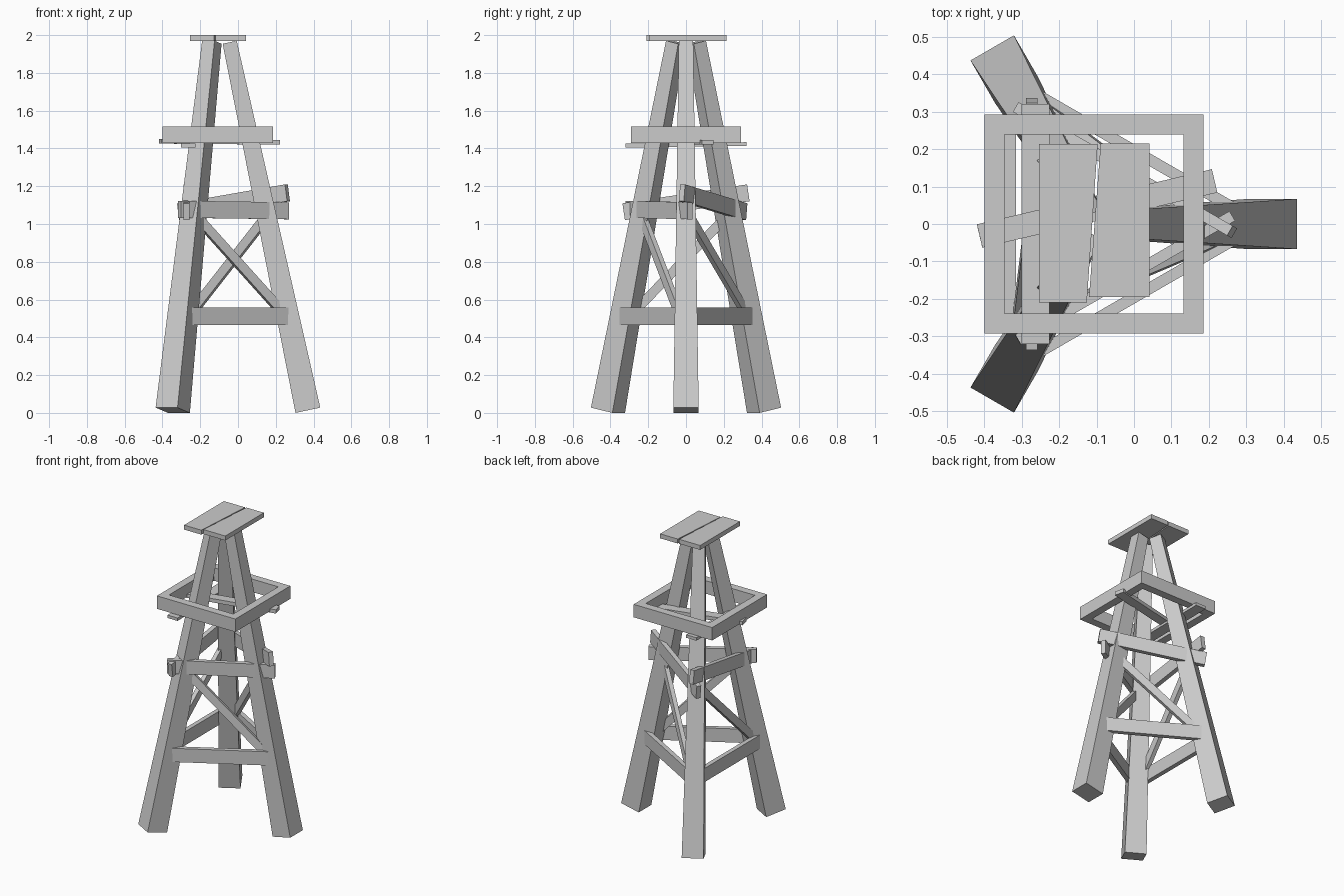
import bpy, bmesh, math
from mathutils import Vector as V

if "Cube" in bpy.data.objects:
    bpy.data.objects.remove(bpy.data.objects["Cube"])

C = V((-0.107, 0, 0))  # tower axis


def loft(name, a, b):
    """Solid between two matching polygon loops."""
    bm = bmesh.new()
    va = [bm.verts.new(p) for p in a]
    vb = [bm.verts.new(p) for p in b]
    n = len(a)
    bm.faces.new(va)
    bm.faces.new(vb[::-1])
    for i in range(n):
        j = (i + 1) % n
        bm.faces.new((va[i], vb[i], vb[j], va[j]))
    bmesh.ops.recalc_face_normals(bm, faces=bm.faces)
    me = bpy.data.meshes.new(name)
    bm.to_mesh(me)
    bm.free()
    ob = bpy.data.objects.new(name, me)
    bpy.context.collection.objects.link(ob)
    return ob


def rect(c, u, v):
    return [c - u - v, c + u - v, c + u + v, c - u + v]


def beam(name, p, q, side, wa, wb, ta, tb):
    """Bar from p to q; wa/wb full size along side, ta/tb across it."""
    d = (q - p).normalized()
    s = (side - d * side.dot(d)).normalized()
    t = d.cross(s)
    return loft(name, rect(p, s * wa / 2, t * ta / 2), rect(q, s * wb / 2, t * tb / 2))


def slab(name, pts, z0, z1):
    return loft(name, [V((x, y, z0)) for x, y in pts], [V((x, y, z1)) for x, y in pts])


# three tapered legs
for i in range(3):
    a = math.radians(120 * i)
    r = V((math.cos(a), math.sin(a), 0))
    beam(f"leg_{i}", C + r * 0.477 + V((0, 0, 0.014)), C + r * 0.063 + V((0, 0, 1.962)),
         r, 0.134, 0.076, 0.134, 0.076)

# bracing on the three sides: back, front, far side
upper = [(1.165, 1.065), (1.078, 1.07), (1.165, 1.065)]
for i, name in enumerate(("back", "front", "far")):
    a = math.radians(180 + 120 * i)
    n = V((math.cos(a), math.sin(a), 0))
    t = V((-n.y, n.x, 0))

    def P(d, s, z):
        return C + n * d + t * s + V((0, 0, z))

    # lower rail with ends cut to the leg slope
    prof = [(-0.325, 0.465), (0.325, 0.465), (0.305, 0.557), (-0.305, 0.557)]
    loft(f"lower_rail_{name}", [P(0.208, s, z) for s, z in prof],
         [P(0.238, s, z) for s, z in prof])
    # diagonal brace
    beam(f"diagonal_{name}", P(0.142, -0.235, 1.06), P(0.205, 0.28, 0.53), n,
         0.028, 0.028, 0.05, 0.05)
    # upper rail, nailed on crookedly
    zl, zr = upper[i]
    beam(f"upper_rail_{name}", P(0.166, -0.33, zl), P(0.166, 0.33, zr), n,
         0.03, 0.03, 0.09, 0.09)

# flat supports under the ring
Z = V((0, 0, 1))
beam("support_long", V((-0.412, -0.032, 1.438)), V((0.215, 0.115, 1.433)), Z,
     0.025, 0.025, 0.064, 0.064)
beam("support_cross", V((-0.263, -0.32, 1.415)), V((-0.263, 0.32, 1.423)), Z,
     0.02, 0.02, 0.075, 0.075)

# square ring with mitred corners
o, w = 0.292, 0.239
for i in range(4):
    c, s = math.cos(i * math.pi / 2), math.sin(i * math.pi / 2)
    pts = [(C.x + x * c - y * s, x * s + y * c)
           for x, y in ((-o, -o), (o, -o), (w, -w), (-w, -w))]
    slab(f"ring_side_{i}", pts, 1.43, 1.517)

# two top planks
slab("top_plank_left", [(-0.254, -0.21), (-0.126, -0.21), (-0.097, 0.213), (-0.254, 0.213)], 1.97, 2.0)
slab("top_plank_right", [(-0.12, -0.195), (0.042, -0.195), (0.042, 0.215), (-0.089, 0.215)], 1.97, 2.0)
